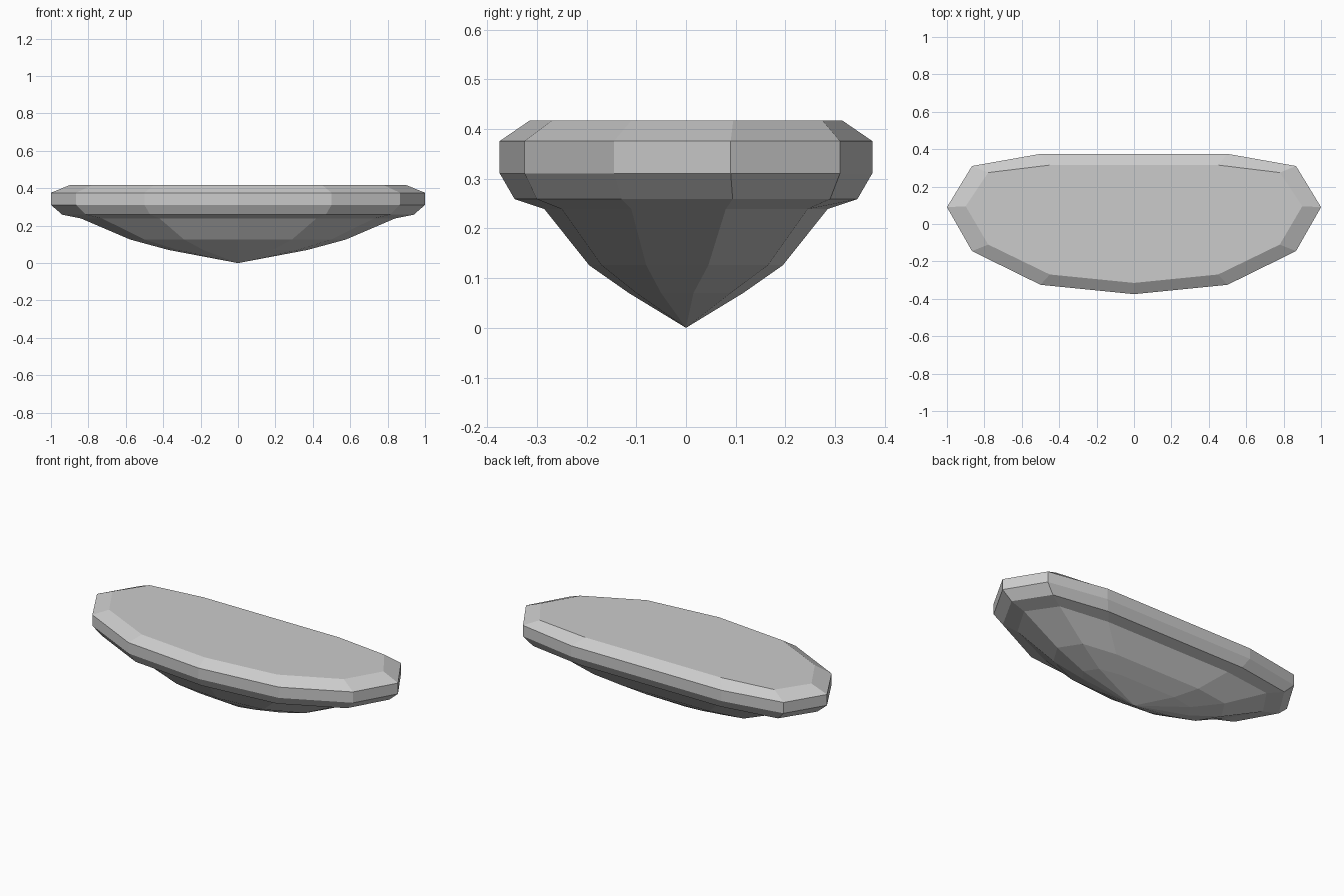
import bpy, bmesh, math

if "Cube" in bpy.data.objects:
    bpy.data.objects.remove(bpy.data.objects["Cube"])

# Each ring: height, half width, y values from front middle, round the side, to back middle
RINGS = [
    (0.07, 0.37, (-0.115, -0.10, -0.05, 0.015, 0.09, 0.115, 0.115)),      # lower pavilion
    (0.126, 0.577, (-0.195, -0.17, -0.08, 0.045, 0.165, 0.195, 0.195)),   # middle pavilion
    (0.239, 0.84, (-0.285, -0.25, -0.11, 0.08, 0.245, 0.285, 0.285)),     # upper pavilion
    (0.259, 0.94, (-0.345, -0.30, -0.13, 0.094, 0.29, 0.345, 0.345)),     # under-girdle ledge
    (0.311, 1.0, (-0.375, -0.325, -0.145, 0.09, 0.31, 0.375, 0.375)),     # girdle bottom
    (0.376, 1.0, (-0.375, -0.325, -0.145, 0.09, 0.31, 0.375, 0.375)),     # girdle top
    (0.417, 0.90, (-0.315, -0.27, -0.11, 0.095, 0.275, 0.315, 0.315)),    # flat table
]


def ring_points(z, half_width, ys):
    """Twelve points, mirrored left and right."""
    side = [(half_width * math.sin(math.radians(30 * i)), y, z) for i, y in enumerate(ys)]
    return side + [(-x, y, zz) for x, y, zz in side[-2:0:-1]]


bm = bmesh.new()
tip = bm.verts.new((0, 0, 0))
rings = [[bm.verts.new(p) for p in ring_points(*r)] for r in RINGS]
n = len(rings[0])

# Facets meeting at the bottom point
for i in range(n):
    bm.faces.new((tip, rings[0][(i + 1) % n], rings[0][i]))

# Bands of facets between rings
for low, high in zip(rings, rings[1:]):
    for i in range(n):
        j = (i + 1) % n
        bm.faces.new((low[i], low[j], high[j], high[i]))

# Flat top
bm.faces.new(rings[-1])
bmesh.ops.recalc_face_normals(bm, faces=bm.faces)

mesh = bpy.data.meshes.new("cut_gem")
bm.to_mesh(mesh)
bm.free()
gem = bpy.data.objects.new("cut_gem", mesh)
bpy.context.collection.objects.link(gem)
